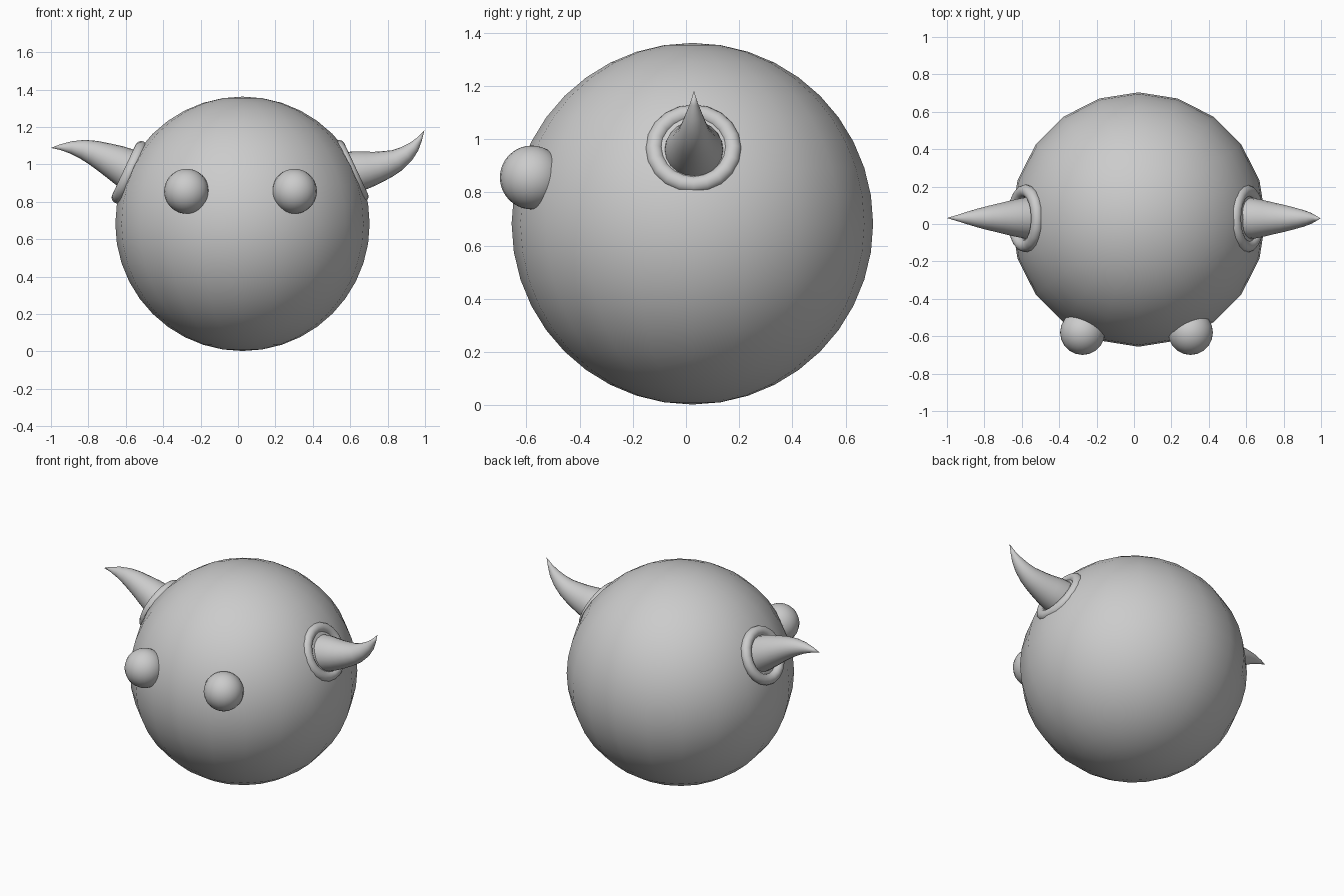
import bpy, bmesh
from math import radians, cos, sin, tau
from mathutils import Vector

if "Cube" in bpy.data.objects:
    bpy.data.objects.remove(bpy.data.objects["Cube"])


def finish(name):
    ob = bpy.context.object
    ob.name = name
    bpy.ops.object.shade_smooth()
    return ob


def ball(name, loc, r):
    bpy.ops.mesh.primitive_uv_sphere_add(segments=20, ring_count=20, radius=r, location=loc)
    return finish(name)


def collar(name, loc, tilt):
    bpy.ops.mesh.primitive_torus_add(major_segments=20, minor_segments=20,
                                     major_radius=0.148, minor_radius=0.033,
                                     location=loc, rotation=(0, radians(tilt), 0))
    return finish(name)


def horn(name, path, y, tip, sides=20):
    """Loft round sections (x, z, radius) along a bent path to a point."""
    bm = bmesh.new()
    pts = [Vector((x, y, z)) for x, z, r in path] + [Vector((tip[0], y, tip[1]))]
    rings = []
    for i, (x, z, r) in enumerate(path):
        t = (pts[i + 1] - pts[max(i - 1, 0)]).normalized()
        u = Vector((0, 1, 0))
        v = t.cross(u)
        rings.append([bm.verts.new(pts[i] + r * (u * cos(tau * k / sides) + v * sin(tau * k / sides)))
                      for k in range(sides)])
    end = bm.verts.new(pts[-1])
    for a, b in zip(rings, rings[1:]):
        for k in range(sides):
            n = (k + 1) % sides
            bm.faces.new((a[k], a[n], b[n], b[k]))
    for k in range(sides):
        bm.faces.new((rings[-1][k], rings[-1][(k + 1) % sides], end))
    bm.faces.new(rings[0])
    bmesh.ops.recalc_face_normals(bm, faces=bm.faces)
    for f in bm.faces:
        f.smooth = len(f.verts) < 5
    me = bpy.data.meshes.new(name)
    bm.to_mesh(me)
    bm.free()
    bpy.context.collection.objects.link(bpy.data.objects.new(name, me))


# Round body
ball("body", (0.024, 0.024, 0.682), 0.68)

# Bulging eyes
ball("eye_left", (-0.275, -0.58, 0.856), 0.12)
ball("eye_right", (0.302, -0.58, 0.856), 0.12)

# Rings around the horn roots
collar("horn_ring_left", (-0.58, 0.03, 0.957), -65)
collar("horn_ring_right", (0.602, 0.028, 0.963), 65)

# Left horn droops towards its tip, right horn curls up
horn("horn_left", [(-0.52, 0.94, 0.118), (-0.598, 0.981, 0.107), (-0.66, 1.013, 0.094),
                   (-0.72, 1.04, 0.079), (-0.775, 1.063, 0.066), (-0.83, 1.08, 0.052),
                   (-0.89, 1.09, 0.034), (-0.95, 1.092, 0.015)], 0.032, (-1.0, 1.088))
horn("horn_right", [(0.54, 0.945, 0.118), (0.645, 0.963, 0.108), (0.70, 0.974, 0.096),
                    (0.75, 0.986, 0.084), (0.80, 1.002, 0.073), (0.85, 1.022, 0.06),
                    (0.90, 1.055, 0.046), (0.94, 1.093, 0.031), (0.97, 1.134, 0.015)],
     0.03, (0.997, 1.182))
